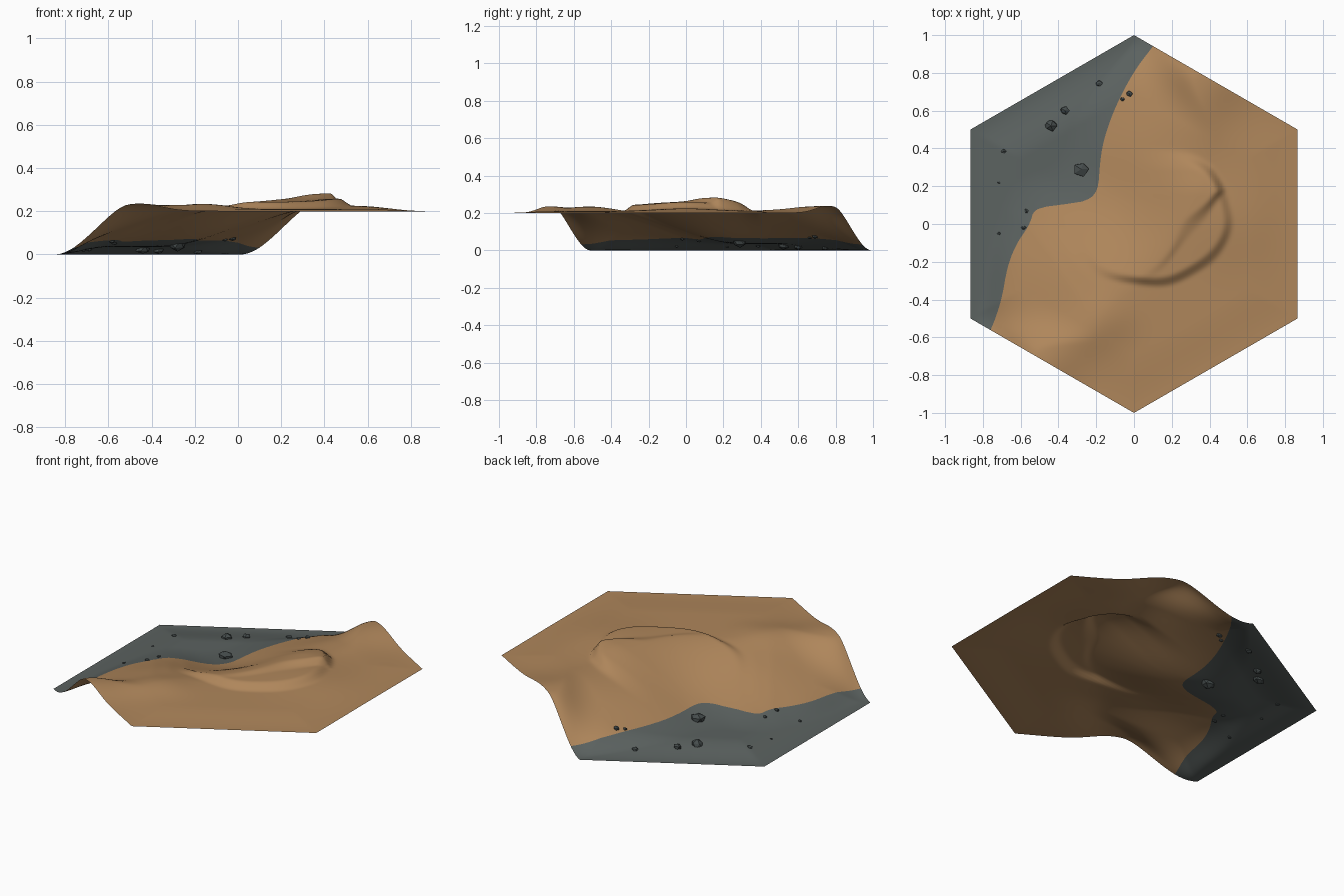
import bpy, bmesh, math, random
from mathutils import Vector
from mathutils.kdtree import KDTree

random.seed(4)
if "Cube" in bpy.data.objects:
    bpy.data.objects.remove(bpy.data.objects["Cube"])


def material(name, color):
    m = bpy.data.materials.new(name)
    m.use_nodes = True
    m.diffuse_color = (*color, 1)
    bsdf = m.node_tree.nodes["Principled BSDF"]
    bsdf.inputs["Base Color"].default_value = (*color, 1)
    bsdf.inputs["Roughness"].default_value = 0.9
    return m


SEABED = material("grey seabed", (0.105, 0.122, 0.117))
SAND = material("sandy brown", (0.43, 0.24, 0.105))
STONE = material("dark stone", (0.06, 0.073, 0.073))

# Shoreline from front to back, rounded by corner cutting
shore = [Vector(p) for p in (
    (-0.86, -0.76), (-0.755, -0.56), (-0.70, -0.4), (-0.67, -0.22), (-0.62, -0.1),
    (-0.55, 0), (-0.53, 0.08), (-0.42, 0.1), (-0.26, 0.115), (-0.19, 0.17),
    (-0.18, 0.33), (-0.16, 0.45), (-0.1, 0.62), (0, 0.81), (0.1, 0.94), (0.22, 1.1))]
for _ in range(2):
    cut = [shore[0]]
    for a, b in zip(shore, shore[1:]):
        cut += [a.lerp(b, 0.25), a.lerp(b, 0.75)]
    shore = cut + [shore[-1]]
dense = [a.lerp(b, i / 20) for a, b in zip(shore, shore[1:]) for i in range(20)]
tree = KDTree(len(dense))
for i, p in enumerate(dense):
    tree.insert(p.to_3d(), i)
tree.balance()


def smooth(a, b, v):
    t = min(1, max(0, (v - a) / (b - a)))
    return t * t * (3 - 2 * t)


def inland(x, y):
    """Offset in x from the shoreline, positive on land."""
    for a, b in zip(shore, shore[1:]):
        if a.y <= y <= b.y:
            return x - a.x - (b.x - a.x) * (y - a.y) / (b.y - a.y)
    return 2 if y < 0 else -2


def shore_distance(x, y):
    return math.copysign(tree.find((x, y, 0))[2], inland(x, y))


def hex_inset(x, y):
    c = math.cos(math.pi / 6)
    return c - max(abs(x), abs(x) / 2 + abs(y) * c)


# Low hills: x, y, radius, height
HILLS = ((-0.46, -0.735, 0.16, 0.035), (-0.27, -0.58, 0.13, 0.014), (-0.13, -0.49, 0.14, 0.02),
         (0.42, 0.765, 0.18, 0.037), (0.28, 0.56, 0.16, 0.015), (0.5, 0, 0.22, 0.016))


def height(x, y):
    inset = hex_inset(x, y)
    inner = smooth(0.02, 0.27, inset)
    # Shore distance, averaged over a ring away from the tile edge
    ring = [(0.1 * inner * math.cos(a), 0.1 * inner * math.sin(a))
            for a in (math.pi * k / 3 for k in range(6))]
    dist = sum(shore_distance(x + dx, y + dy) for dx, dy in ring) / len(ring)
    # The bank is steep at the tile edge and a wide shallow bowl inside
    bank = smooth(-0.1 - 0.1 * inner, 0.29 + 0.26 * inner, dist)
    wobble = 0.012 * math.sin(19 * x + 5 * y) + 0.012 * math.sin(23 * y - 9 * x)
    # Lower terrace with an oval rim, upper terrace with a diagonal rim
    rim = 1 - math.hypot((x - 0.08) / 0.41, (y - 0.04) / 0.345) + wobble
    low = smooth(-0.1, 0.07, rim) * smooth(-0.25, 0.25, x - 0.6 * y) * smooth(0.42, 0.15, y)
    diagonal = (y + 0.37 - 1.18 * x) / 1.55 + wobble
    arc = 0.4 - math.hypot(x - 0.08, y - 0.05)
    oval = 0.35 * rim + 0.02
    high = smooth(-0.03, 0.03, min(diagonal, arc, oval)) * smooth(-0.1, 0.5, x + 0.15 * y)
    high *= smooth(0.42, 0.28, y)
    hills = sum(h * math.exp(-((x - cx) ** 2 + (y - cy) ** 2) / (r * r)) for cx, cy, r, h in HILLS)
    terraces = smooth(0, 0.2, inset) * (0.033 * low + 0.032 * high)
    seabed = 0.035 * inner * (1 - bank)
    return bank * (0.2 + hills + 0.01 * inner + terraces) + seabed


def add_object(name, bm, mats):
    mesh = bpy.data.meshes.new(name)
    bm.to_mesh(mesh)
    bm.free()
    for m in mats:
        mesh.materials.append(m)
    ob = bpy.data.objects.new(name, mesh)
    bpy.context.collection.objects.link(ob)


# Ground sheet: a hexagonal grid whose cells are split along the shoreline
ROWS, COLS = 152, 116
bm = bmesh.new()
side = {}


def ground_vert(x, y, offset):
    v = bm.verts.new((x, y, height(x, y)))
    side[v] = offset
    return v


crossings = {}


def crossing(a, b):
    key = frozenset((a, b))
    if key not in crossings:
        p = a.co.lerp(b.co, side[a] / (side[a] - side[b]))
        crossings[key] = ground_vert(p.x, p.y, 0)
    return crossings[key]


def ground_face(verts, mat):
    f = bm.faces.new(verts)
    f.material_index = mat
    f.smooth = True


rows = []
for j in range(ROWS + 1):
    y = -1 + 2 * j / ROWS
    half = math.sqrt(3) * min(0.5, 1 - abs(y))
    xs = [half * (2 * i / COLS - 1) for i in range(COLS + 1)]
    rows.append([ground_vert(x, y, inland(x, y)) for x in xs])
for lower, upper in zip(rows, rows[1:]):
    for i in range(COLS):
        quad = (lower[i], lower[i + 1], upper[i + 1], upper[i])
        for mat in (0, 1):
            part = []
            for a, b in zip(quad, quad[1:] + quad[:1]):
                if (side[a] > 0) == bool(mat):
                    part.append(a)
                if (side[a] > 0) != (side[b] > 0):
                    part.append(crossing(a, b))
            if len(part) > 2:
                ground_face(part, mat)
bmesh.ops.remove_doubles(bm, verts=bm.verts, dist=0.0002)
bmesh.ops.dissolve_degenerate(bm, edges=bm.edges, dist=0.0002)
add_object("coastal_ground", bm, (SEABED, SAND))

# Loose faceted stones: x, y, radius
STONES = ((-0.28, 0.29, 0.048), (-0.44, 0.52, 0.037), (-0.365, 0.6, 0.028),
          (-0.185, 0.745, 0.021), (-0.025, 0.69, 0.02), (-0.06, 0.66, 0.014),
          (-0.69, 0.385, 0.015), (-0.715, 0.22, 0.009), (-0.57, 0.07, 0.015),
          (-0.585, -0.02, 0.015), (-0.715, -0.05, 0.012))
for n, (x, y, r) in enumerate(STONES, 1):
    bm = bmesh.new()
    bmesh.ops.create_icosphere(bm, subdivisions=1, radius=r)
    base = height(x, y)
    for v in bm.verts:
        v.co *= random.uniform(0.75, 1.1)
        v.co = (x + v.co.x, y + v.co.y * 0.9, max(0, base + v.co.z * 0.8))
    add_object(f"stone_{n}", bm, (STONE,))
